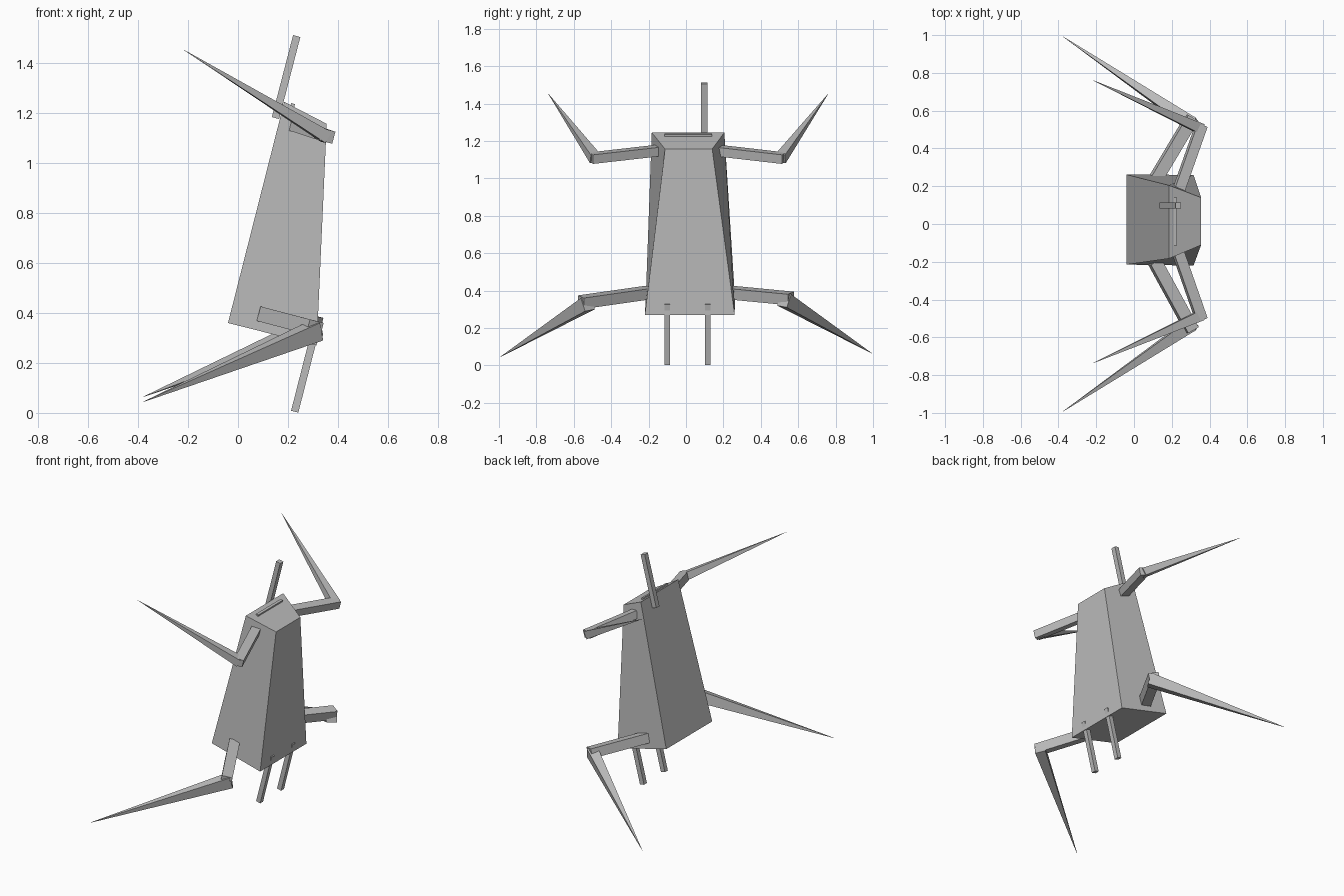
import bpy, bmesh
from mathutils import Vector

cube = bpy.data.objects.get("Cube")
if cube:
    bpy.data.objects.remove(cube, do_unlink=True)

grey = bpy.data.materials.new("plain_grey")
grey.use_nodes = True
colour = (0.5, 0.5, 0.5, 1)
grey.diffuse_color = colour
grey.node_tree.nodes["Principled BSDF"].inputs["Base Color"].default_value = colour

LEAN = Vector((0.25, 0, 0.97)).normalized()


def finish(name, bm):
    bmesh.ops.recalc_face_normals(bm, faces=bm.faces)
    mesh = bpy.data.meshes.new(name)
    bm.to_mesh(mesh)
    bm.free()
    mesh.materials.append(grey)
    bpy.context.collection.objects.link(bpy.data.objects.new(name, mesh))


def loft(name, lower, upper):
    """Closed solid between two four-cornered rings."""
    bm = bmesh.new()
    a = [bm.verts.new(p) for p in lower]
    b = [bm.verts.new(p) for p in upper]
    bm.faces.new(a)
    bm.faces.new(b)
    for i in range(4):
        j = (i + 1) % 4
        bm.faces.new((a[i], a[j], b[j], b[i]))
    finish(name, bm)


def bar(name, start, end, width, height, up=LEAN, tip=1.0):
    """Rectangular bar between two points, tapering to a spike if tip is small."""
    start, end = Vector(start), Vector(end)
    side = (end - start).cross(up).normalized()
    top = side.cross(end - start).normalized()

    def ring(centre, scale):
        return [centre + scale * (side * width * s + top * height * t) / 2
                for s, t in ((-1, -1), (1, -1), (1, 1), (-1, 1))]
    loft(name, ring(start, 1), ring(end, tip))


# Leaning tapered body
loft("body",
     [(-0.04, -0.215, 0.36), (0.315, -0.22, 0.27), (0.315, 0.26, 0.27), (-0.04, 0.262, 0.36)],
     [(0.185, -0.183, 1.245), (0.355, -0.112, 1.157), (0.355, 0.14, 1.157), (0.185, 0.205, 1.245)])

# Thin ridge on the top face
bar("top_ridge", (0.217, -0.115, 1.225), (0.217, 0.14, 1.225), 0.016, 0.026)

# Post at the back and two pegs underneath
ACROSS = Vector((0, 1, 0))
bar("back_post", (0.15, 0.098, 1.18), (0.235, 0.098, 1.508), 0.03, 0.033, ACROSS)
for name, y in (("right_peg", -0.1), ("left_peg", 0.117)):
    bar(name, (0.31, y, 0.33), (0.227, y, 0.005), 0.03, 0.03, ACROSS)

# Two pairs of limbs: a square bar, then a long spike
for name, s in (("right", -1), ("left", 1)):
    bar(name + "_upper_arm", (0.235, 0.01 + s * 0.165, 1.148),
        (0.358, 0.008 + s * 0.515, 1.108), 0.056, 0.05)
    bar(name + "_upper_spike", (0.352, 0.01 + s * 0.495, 1.105),
        (-0.215, 0.012 + s * 0.748, 1.452), 0.055, 0.05, tip=0.02)
    bar(name + "_lower_arm", (0.11, 0.015 + s * 0.215, 0.39),
        (0.308, s * 0.562, 0.348 + s * 0.01), 0.065, 0.06)
    bar(name + "_lower_spike", (0.315, s * 0.525, 0.34 + s * 0.01),
        (-0.377, s * 0.993, 0.055 + s * 0.01), 0.065, 0.075, tip=0.02)
